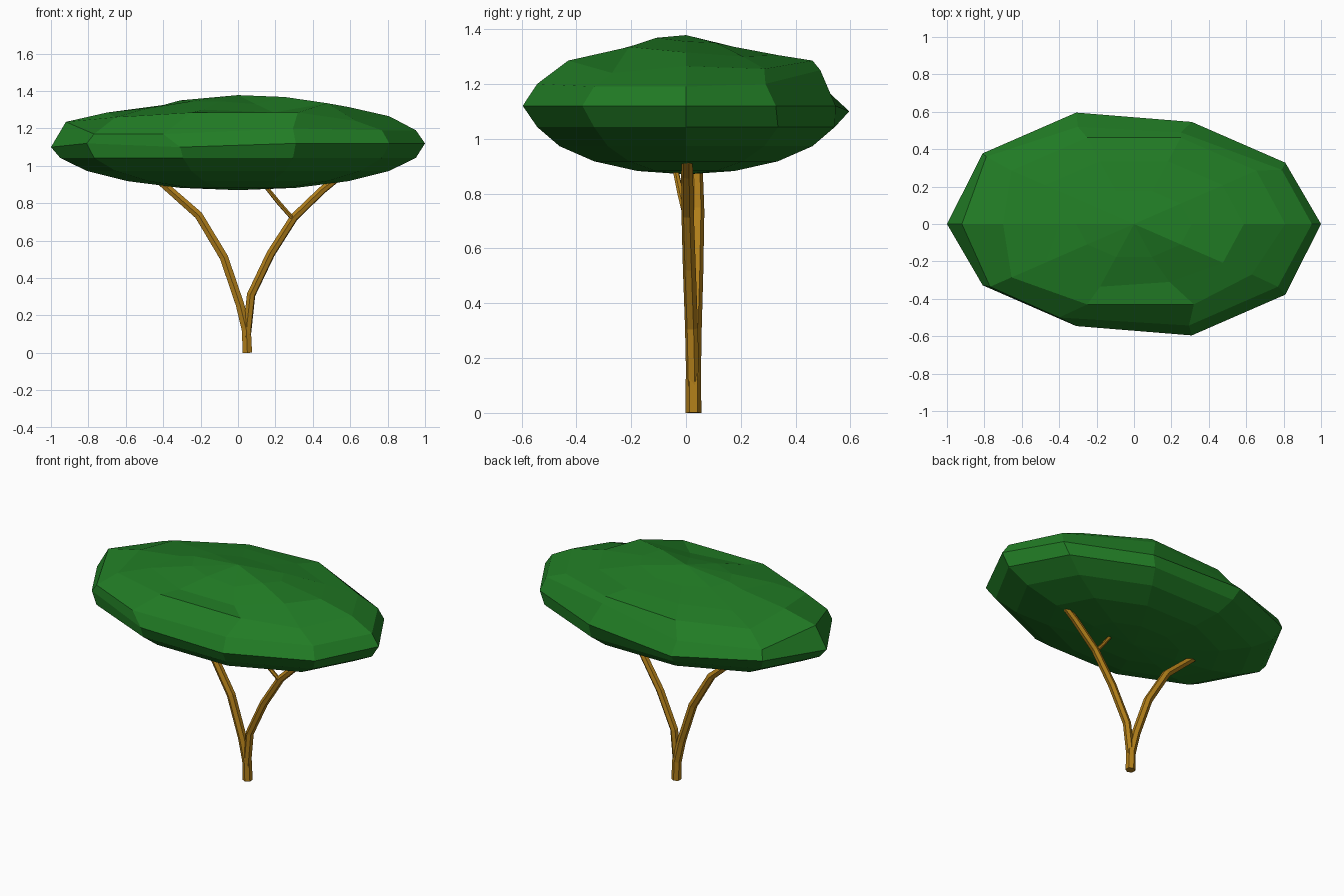
import bpy, bmesh
from math import sin, cos, pi

if "Cube" in bpy.data.objects:
    bpy.data.objects.remove(bpy.data.objects["Cube"])


def material(name, rgb):
    m = bpy.data.materials.new(name)
    m.diffuse_color = (*rgb, 1)
    m.use_nodes = True
    m.node_tree.nodes["Principled BSDF"].inputs["Base Color"].default_value = m.diffuse_color
    return m


LEAF = material("leaf_green", (0.015, 0.2, 0.018))
BARK = material("bark_brown", (0.44, 0.21, 0.01))

# Canopy: squashed ten-sided sphere, smooth below, uneven hand-shaped top
SIDES, MID_Z, HALF_Y, HALF_Z = 10, 1.12, 0.6, 0.25
# heights of the upper rings, going round from +x counterclockwise
TOP_Z = {
    1: [1.19, 1.20, 1.25, 1.17, 1.18, 1.235, 1.17, 1.17, 1.20, 1.19],
    2: [1.265, 1.255, 1.285, 1.265, 1.25, 1.285, 1.26, 1.285, 1.285, 1.24],
    3: [1.315, 1.30, 1.305, 1.305, 1.29, 1.325, 1.31, 1.30, 1.285, 1.335],
    4: [1.355, 1.35, 1.335, 1.335, 1.34, 1.35, 1.345, 1.345, 1.33, 1.368],
}
# points pulled out of the regular grid: (ring, side) -> (x, y)
MOVED = {(1, 1): (0.79, 0.29), (1, 2): (0.25, 0.49), (1, 3): (-0.3, 0.52),
         (1, 4): (-0.79, 0.36), (1, 5): (-0.92, 0.0), (1, 7): (-0.4, -0.5),
         (2, 5): (-0.7, 0.0), (2, 7): (-0.25, -0.43), (2, 8): (0.32, -0.43),
         (2, 9): (0.63, -0.27), (3, 5): (-0.4, 0.0), (3, 8): (0.19, -0.31)}

bm = bmesh.new()
rings = []
for r in range(-4, 5):
    lat = r * pi / 10
    ring = []
    for k in range(SIDES):
        a = 2 * pi * k / SIDES
        x, y = cos(a) * cos(lat), HALF_Y * sin(a) * cos(lat)
        z = MID_Z + HALF_Z * sin(lat)
        if r == 0:
            y -= 0.025 * (x > 0.1) * (k % 5 > 0) - 0.025 * (x < -0.1) * (k % 5 > 0)
            z -= 0.02 * (k in (3, 5, 7))
        if r > 0:
            z = TOP_Z[r][k]
            x, y = MOVED.get((r, k), (x, y))
        ring.append(bm.verts.new((x, y, z)))
    rings.append(ring)
bottom = bm.verts.new((0, 0, MID_Z - HALF_Z))
top = bm.verts.new((0, 0, 1.378))
for k in range(SIDES):
    n = (k + 1) % SIDES
    for lo, hi in zip(rings, rings[1:]):
        bm.faces.new((lo[k], lo[n], hi[n], hi[k]))
    bm.faces.new((bottom, rings[0][n], rings[0][k]))
    bm.faces.new((top, rings[-1][k], rings[-1][n]))
me = bpy.data.meshes.new("canopy")
bm.to_mesh(me)
bm.free()
me.materials.append(LEAF)
bpy.context.collection.objects.link(bpy.data.objects.new("canopy", me))


# Branches: six-sided tubes along bent paths of (x, y, z, radius)
def branch(name, path):
    cu = bpy.data.curves.new(name, 'CURVE')
    cu.dimensions = '3D'
    cu.bevel_depth = 1.0
    cu.bevel_resolution = 1
    cu.use_fill_caps = True
    sp = cu.splines.new('POLY')
    sp.points.add(len(path) - 1)
    for p, (x, y, z, rad) in zip(sp.points, path):
        p.co = (x, y, z, 1)
        p.radius = rad
    sp.use_smooth = False
    cu.materials.append(BARK)
    bpy.context.collection.objects.link(bpy.data.objects.new(name, cu))


branch("trunk_left_branch", [(0.05, 0.027, 0, 0.029), (0.045, 0.027, 0.12, 0.028),
                             (0.01, 0.03, 0.26, 0.026), (-0.075, 0.037, 0.51, 0.026),
                             (-0.21, 0.042, 0.735, 0.025), (-0.42, 0.038, 0.92, 0.022)])
branch("right_branch", [(0.045, 0.025, 0.08, 0.024), (0.07, 0.02, 0.31, 0.024),
                        (0.175, 0.012, 0.53, 0.024), (0.30, 0.006, 0.725, 0.023),
                        (0.45, 0.004, 0.87, 0.022), (0.52, 0.004, 0.925, 0.020)])
branch("twig", [(0.295, 0.0, 0.715, 0.012), (0.22, -0.02, 0.80, 0.012),
                (0.135, -0.042, 0.905, 0.011)])
